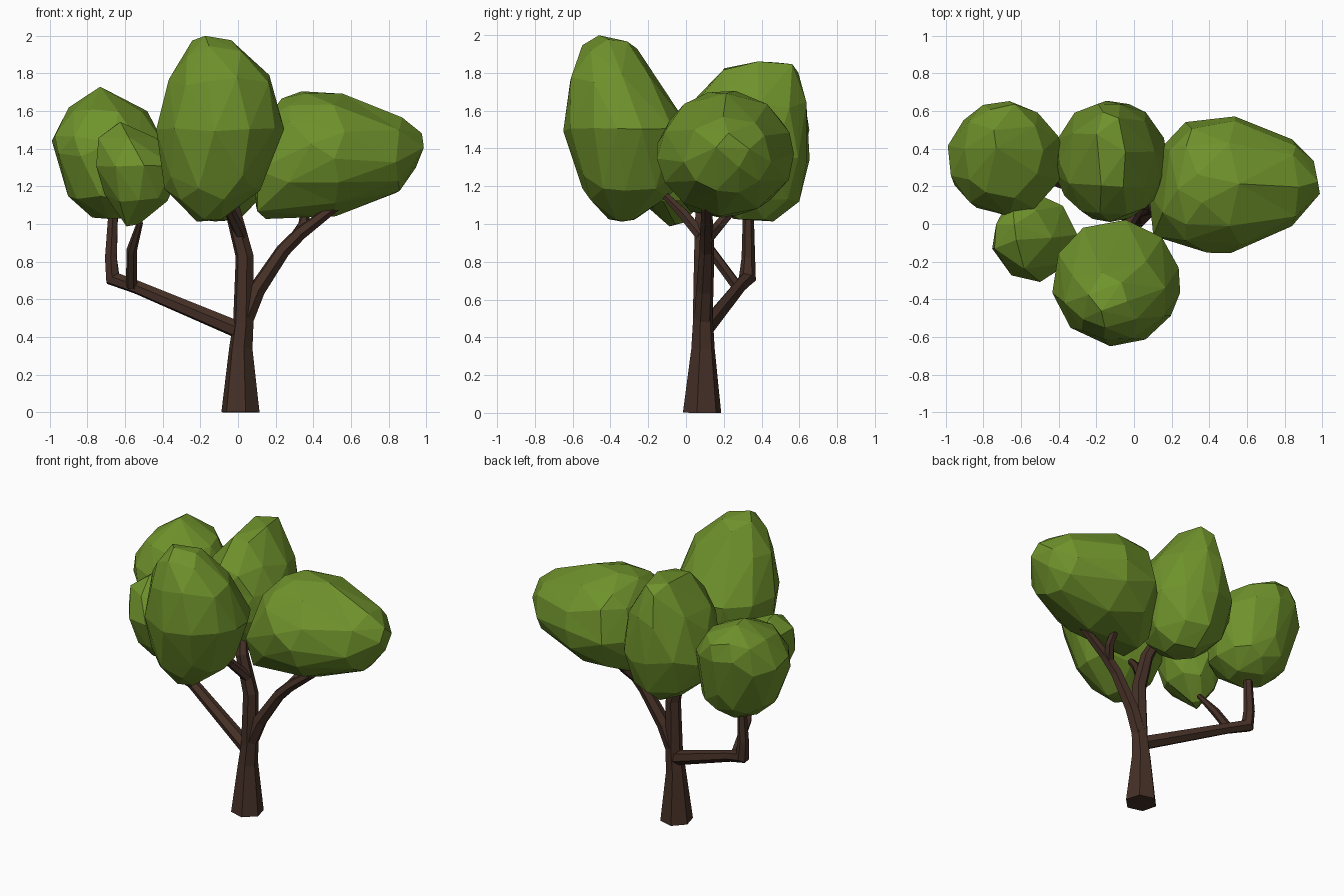
import bpy, bmesh, math
from mathutils import Vector


def material(name, color):
    m = bpy.data.materials.new(name)
    m.diffuse_color = color
    return m


LEAF = material("leaf_green", (0.16, 0.29, 0.025, 1))
BARK = material("bark_brown", (0.06, 0.03, 0.02, 1))


def finish(name, bm, mat):
    bmesh.ops.recalc_face_normals(bm, faces=bm.faces)
    me = bpy.data.meshes.new(name)
    bm.to_mesh(me)
    bm.free()
    ob = bpy.data.objects.new(name, me)
    me.materials.append(mat)
    bpy.context.collection.objects.link(ob)
    return ob


def branch(name, path, sides=6):
    """Faceted tube through (x, y, z, radius) points."""
    bm = bmesh.new()
    pts = [Vector(p[:3]) for p in path]
    side, last_dir, last_ring = None, None, None
    for i, c in enumerate(pts):
        d = (pts[min(i + 1, len(pts) - 1)] - c).normalized()
        d = (d + (c - pts[max(i - 1, 0)]).normalized()).normalized()
        if side is None:
            side = d.orthogonal().normalized()
        else:
            side = last_dir.rotation_difference(d) @ side
        up = d.cross(side)
        last_dir = d
        ring = []
        for k in range(sides):
            a = math.tau * k / sides
            ring.append(bm.verts.new(c + path[i][3] * (side * math.cos(a) + up * math.sin(a))))
        if last_ring:
            for k in range(sides):
                n = (k + 1) % sides
                bm.faces.new((last_ring[k], last_ring[n], ring[n], ring[k]))
        else:
            bm.faces.new(ring)
        last_ring = ring
    bm.faces.new(last_ring)
    return finish(name, bm, BARK)


def foliage(name, levels, axis=2, swell=1.04, ratio=0.27):
    """Sphere reshaped to levels (t, a_min, a_max, b_min, b_max) along an axis, then made low-poly."""
    others = [i for i in range(3) if i != axis]
    bm = bmesh.new()
    bmesh.ops.create_icosphere(bm, subdivisions=3, radius=1)
    t0, t1 = levels[0][0], levels[-1][0]
    for v in bm.verts:
        u = v.co[axis]
        t = t0 + (t1 - t0) * (u + 1) / 2
        for lo, hi in zip(levels, levels[1:]):
            if t <= hi[0] + 1e-6:
                break
        f = (t - lo[0]) / (hi[0] - lo[0])
        row = [p + (q - p) * f for p, q in zip(lo, hi)]
        d = Vector((v.co[others[0]], v.co[others[1]]))
        d = d.normalized() if d.length > 1e-4 else Vector((0, 0))
        v.co[axis] = t
        for j, o in enumerate(others):
            a, b = row[1 + 2 * j], row[2 + 2 * j]
            v.co[o] = (a + b) / 2 + d[j] * (b - a) / 2 * swell
    ob = finish(name, bm, LEAF)
    dec = ob.modifiers.new("low_poly", "DECIMATE")
    dec.ratio = ratio
    return ob


# Trunk and limbs
branch("trunk", [(0.013, 0.085, 0, 0.105), (0.015, 0.09, 0.34, 0.064), (0.028, 0.09, 0.47, 0.056),
                 (0.035, 0.09, 0.83, 0.049), (-0.03, 0.09, 1.08, 0.042), (-0.07, 0.15, 1.2, 0.03)])
branch("front_fork", [(0.02, 0.08, 0.94, 0.034), (-0.04, -0.02, 1.06, 0.03), (-0.07, -0.12, 1.16, 0.02)])
branch("left_limb", [(0.02, 0.09, 0.43, 0.048), (-0.54, 0.28, 0.665, 0.037), (-0.665, 0.325, 0.71, 0.046),
                     (-0.675, 0.33, 0.82, 0.036), (-0.66, 0.33, 1.12, 0.027)])
branch("left_twig", [(-0.565, 0.27, 0.67, 0.03), (-0.565, 0.13, 0.86, 0.028), (-0.52, 0.02, 1.01, 0.016)])
branch("right_limb", [(0.03, 0.09, 0.48, 0.05), (0.1, 0.1, 0.65, 0.047), (0.24, 0.11, 0.86, 0.04),
                      (0.33, 0.11, 0.95, 0.037), (0.54, 0.11, 1.11, 0.026)])
branch("right_twig", [(0.3, 0.11, 0.92, 0.035), (0.35, 0.18, 1.0, 0.03), (0.36, 0.26, 1.09, 0.024)])

# Leaf masses
foliage("front_foliage", [(1.01, -0.22, -0.10, -0.40, -0.28), (1.18, -0.38, 0.12, -0.55, -0.05),
                          (1.50, -0.43, 0.24, -0.64, 0.02), (1.80, -0.35, 0.165, -0.61, -0.17),
                          (1.95, -0.26, 0.0, -0.54, -0.28), (2.0, -0.21, -0.09, -0.46, -0.36)],
        swell=1.02, ratio=0.28)
foliage("back_foliage", [(1.01, -0.18, 0.0, 0.28, 0.46), (1.13, -0.33, 0.09, 0.10, 0.59),
                         (1.35, -0.42, 0.175, 0.02, 0.645), (1.62, -0.36, 0.11, 0.03, 0.635),
                         (1.83, -0.22, -0.02, 0.19, 0.585), (1.865, -0.17, -0.08, 0.36, 0.54)])
foliage("right_foliage", [(0.08, -0.03, 0.25, 1.05, 1.34), (0.16, -0.09, 0.42, 1.03, 1.59),
                          (0.28, -0.13, 0.54, 1.04, 1.70), (0.52, -0.15, 0.57, 1.05, 1.69),
                          (0.86, 0.0, 0.44, 1.17, 1.57), (0.99, 0.17, 0.28, 1.37, 1.46)],
        axis=0, swell=1.02)
foliage("left_foliage", [(1.025, -0.76, -0.54, 0.25, 0.44), (1.14, -0.89, -0.42, 0.10, 0.56),
                         (1.43, -0.99, -0.38, 0.05, 0.63), (1.60, -0.91, -0.49, 0.14, 0.64),
                         (1.72, -0.77, -0.70, 0.38, 0.50)])
foliage("small_foliage", [(1.0, -0.61, -0.53, -0.10, -0.02), (1.12, -0.68, -0.38, -0.23, 0.08),
                          (1.30, -0.74, -0.31, -0.30, 0.15), (1.45, -0.74, -0.44, -0.23, 0.08),
                          (1.53, -0.67, -0.58, -0.10, 0.0)], swell=1.06, ratio=0.16)
